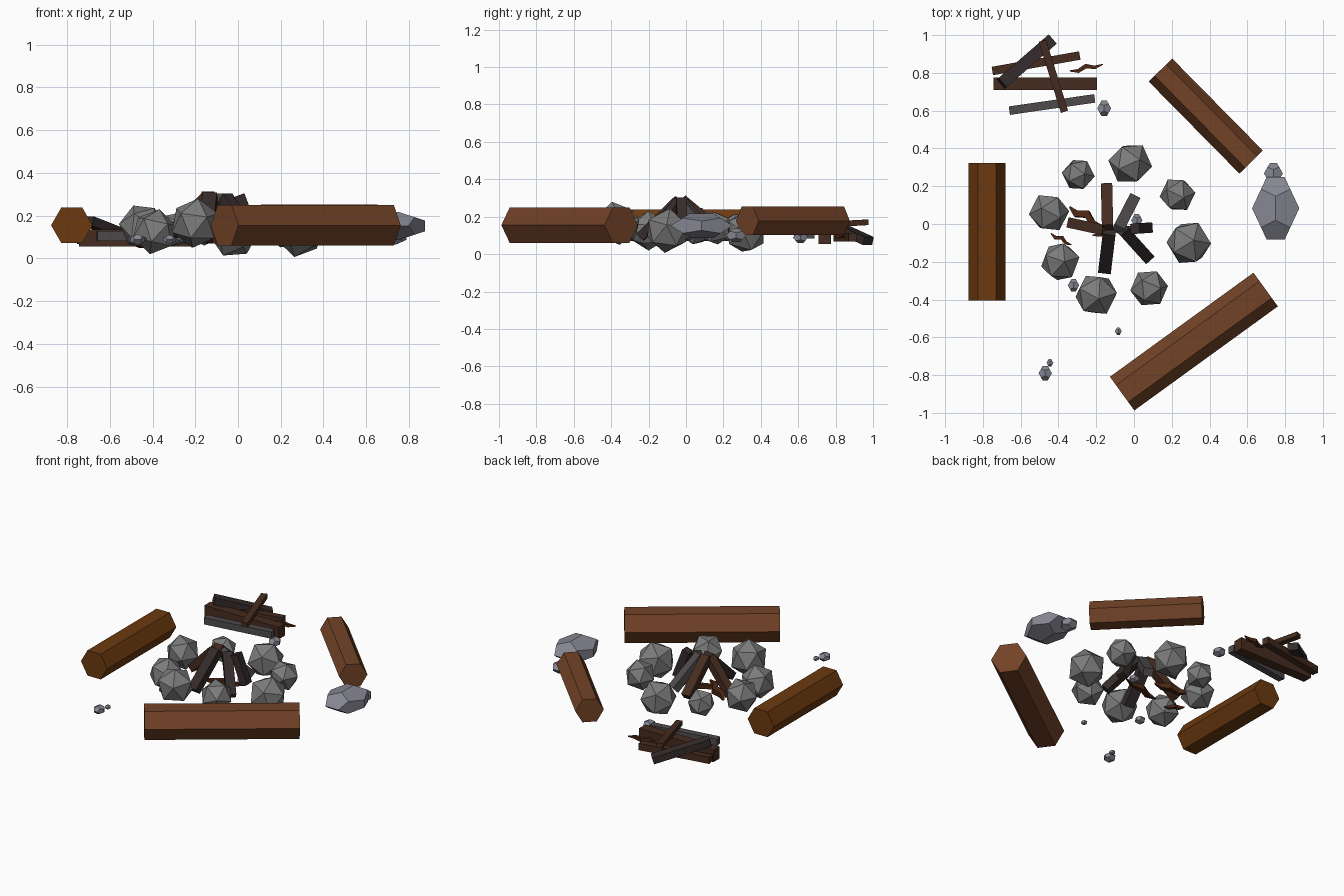
import bpy, bmesh, math, random
from mathutils import Vector, Euler

if "Cube" in bpy.data.objects:
    bpy.data.objects.remove(bpy.data.objects["Cube"])

random.seed(4)


def material(name, rgb):
    m = bpy.data.materials.new(name)
    m.diffuse_color = (*rgb, 1)
    m.use_nodes = True
    m.node_tree.nodes["Principled BSDF"].inputs["Base Color"].default_value = m.diffuse_color
    return m


BROWN = material("bark", (0.17, 0.055, 0.02))
OCHRE = material("light_bark", (0.15, 0.042, 0.005))
DARK = material("dry_wood", (0.06, 0.025, 0.014))
CHAR = material("charred_wood", (0.035, 0.025, 0.024))
ASH = material("ashen_wood", (0.08, 0.07, 0.075))
TWIG = material("twig_wood", (0.07, 0.02, 0.006))
GREY = material("fire_stone", (0.2, 0.2, 0.2))
SLATE = material("slate", (0.24, 0.24, 0.29))


def finish(name, bm, mat):
    bmesh.ops.recalc_face_normals(bm, faces=bm.faces)
    mesh = bpy.data.meshes.new(name)
    bm.to_mesh(mesh)
    bm.free()
    mesh.materials.append(mat)
    ob = bpy.data.objects.new(name, mesh)
    bpy.context.collection.objects.link(ob)
    return ob


def sweep(name, points, section, mat, taper=None):
    """Closed section (side, up) carried along a path, with end caps."""
    bm = bmesh.new()
    pts = [Vector(p) for p in points]
    d = (pts[-1] - pts[0]).normalized()
    side = d.cross(Vector((0, 0, 1))).normalized()
    up = side.cross(d)
    rings = []
    for i, p in enumerate(pts):
        k = taper[i] if taper else 1
        rings.append([bm.verts.new(p + side * (s * k) + up * (u * k)) for s, u in section])
    n = len(section)
    for a, b in zip(rings, rings[1:]):
        for i in range(n):
            bm.faces.new((a[i], a[(i + 1) % n], b[(i + 1) % n], b[i]))
    bm.faces.new(rings[0])
    bm.faces.new(rings[-1])
    return finish(name, bm, mat)


def rect(w, h):
    return [(-w / 2, -h / 2), (w / 2, -h / 2), (w / 2, h / 2), (-w / 2, h / 2)]


def hexagon(r):
    return [(r * math.cos(i * math.pi / 3), r * math.sin(i * math.pi / 3)) for i in range(6)]


# seating logs
sweep("left_log", [(-0.778, -0.405, 0.155), (-0.778, 0.323, 0.155)], hexagon(0.097), OCHRE)
sweep("front_log", [(-0.063, -0.898, 0.155), (0.697, -0.347, 0.155)], hexagon(0.11), BROWN)
sweep("back_log", [(0.14, 0.815, 0.178), (0.62, 0.328, 0.178)], hexagon(0.087), BROWN)

# ring of fire stones: x, y, z, radius
for i, (x, y, z, r) in enumerate([
        (-0.02, 0.32, 0.117, 0.117), (0.23, 0.155, 0.14, 0.096), (0.29, -0.10, 0.125, 0.122),
        (0.08, -0.34, 0.155, 0.102), (-0.20, -0.375, 0.165, 0.118), (-0.39, -0.20, 0.125, 0.108),
        (-0.45, 0.06, 0.15, 0.108), (-0.295, 0.262, 0.135, 0.088)]):
    bm = bmesh.new()
    bmesh.ops.create_icosphere(bm, subdivisions=1, radius=r)
    ob = finish(f"fire_stone_{i + 1}", bm, GREY)
    ob.location = (x, y, z)
    ob.rotation_euler = [random.uniform(0, 6.28) for _ in range(3)]


# flattened twelve-sided boulders and pebbles
def rock(name, centre, size):
    phi = (1 + 5 ** 0.5) / 2
    pts = [(a, b, c) for a in (-1, 1) for b in (-1, 1) for c in (-1, 1)]
    for a in (-1 / phi, 1 / phi):
        for b in (-phi, phi):
            pts += [(0, a, b), (a, b, 0), (b, 0, a)]
    bm = bmesh.new()
    for p in pts:
        v = Vector(p) / phi
        bm.verts.new(Vector(centre) + Vector([v[k] * size[k] for k in range(3)]))
    bmesh.ops.convex_hull(bm, input=bm.verts)
    bmesh.ops.dissolve_limit(bm, angle_limit=0.02, verts=bm.verts, edges=bm.edges)
    finish(name, bm, SLATE)


rock("boulder", (0.75, 0.083, 0.152), (0.125, 0.165, 0.066))
rock("small_boulder", (0.738, 0.268, 0.10), (0.05, 0.054, 0.036))
for i, (x, y, z, r) in enumerate([
        (-0.47, -0.79, 0.088, 0.035), (-0.445, -0.735, 0.09, 0.018), (-0.083, -0.568, 0.09, 0.018),
        (-0.32, -0.325, 0.088, 0.03), (-0.158, 0.612, 0.088, 0.037), (0.015, 0.02, 0.10, 0.03)]):
    rock(f"pebble_{i + 1}", (x, y, z), (r, r * 1.1, r * 0.75))

# sticks leaning together over the fire: foot, tip, width, material
for i, (a, b, w, mat) in enumerate([
        ((-0.145, 0.20, 0.11), (-0.14, -0.02, 0.295), 0.06, DARK),
        ((-0.155, -0.245, 0.09), (-0.13, -0.04, 0.29), 0.068, CHAR),
        ((0.00, 0.135, 0.10), (-0.085, -0.03, 0.285), 0.06, ASH),
        ((0.075, -0.18, 0.09), (-0.06, -0.03, 0.285), 0.06, CHAR),
        ((0.075, -0.02, 0.11), (0.005, -0.025, 0.295), 0.055, CHAR),
        ((-0.335, 0.005, 0.10), (-0.15, -0.035, 0.285), 0.055, DARK)]):
    sweep(f"fire_stick_{i + 1}", [a, b], rect(w, 0.05), mat)

# spare firewood pile
for i, (a, b, w, h, mat) in enumerate([
        ((-0.75, 0.81, 0.09), (-0.287, 0.892, 0.09), 0.045, 0.045, DARK),
        ((-0.745, 0.742, 0.095), (-0.197, 0.742, 0.095), 0.065, 0.08, DARK),
        ((-0.66, 0.60, 0.105), (-0.208, 0.665, 0.105), 0.045, 0.045, ASH),
        ((-0.70, 0.745, 0.175), (-0.435, 0.975, 0.07), 0.065, 0.045, CHAR),
        ((-0.485, 0.97, 0.17), (-0.368, 0.595, 0.15), 0.04, 0.03, DARK)]):
    sweep(f"firewood_{i + 1}", [a, b], rect(w, h), mat)

# crooked twigs
bend = [0, 0.6, -0.6, 0.5, 0]
for i, (a, b, w) in enumerate([
        ((-0.34, 0.09, 0.10), (-0.17, -0.01, 0.15), 0.04),
        ((-0.44, -0.05, 0.10), (-0.33, -0.11, 0.09), 0.022),
        ((-0.34, 0.81, 0.10), (-0.165, 0.845, 0.10), 0.024),
        ((-0.22, -0.06, 0.08), (0.06, 0.0, 0.09), 0.03)]):
    a, b = Vector(a), Vector(b)
    side = (b - a).normalized().cross(Vector((0, 0, 1)))
    pts = [a.lerp(b, k / 4) + side * bend[k] * w * 0.6 for k in range(5)]
    sweep(f"twig_{i + 1}", pts, rect(w, w), TWIG, [0.25, 0.9, 1, 0.8, 0.2])
